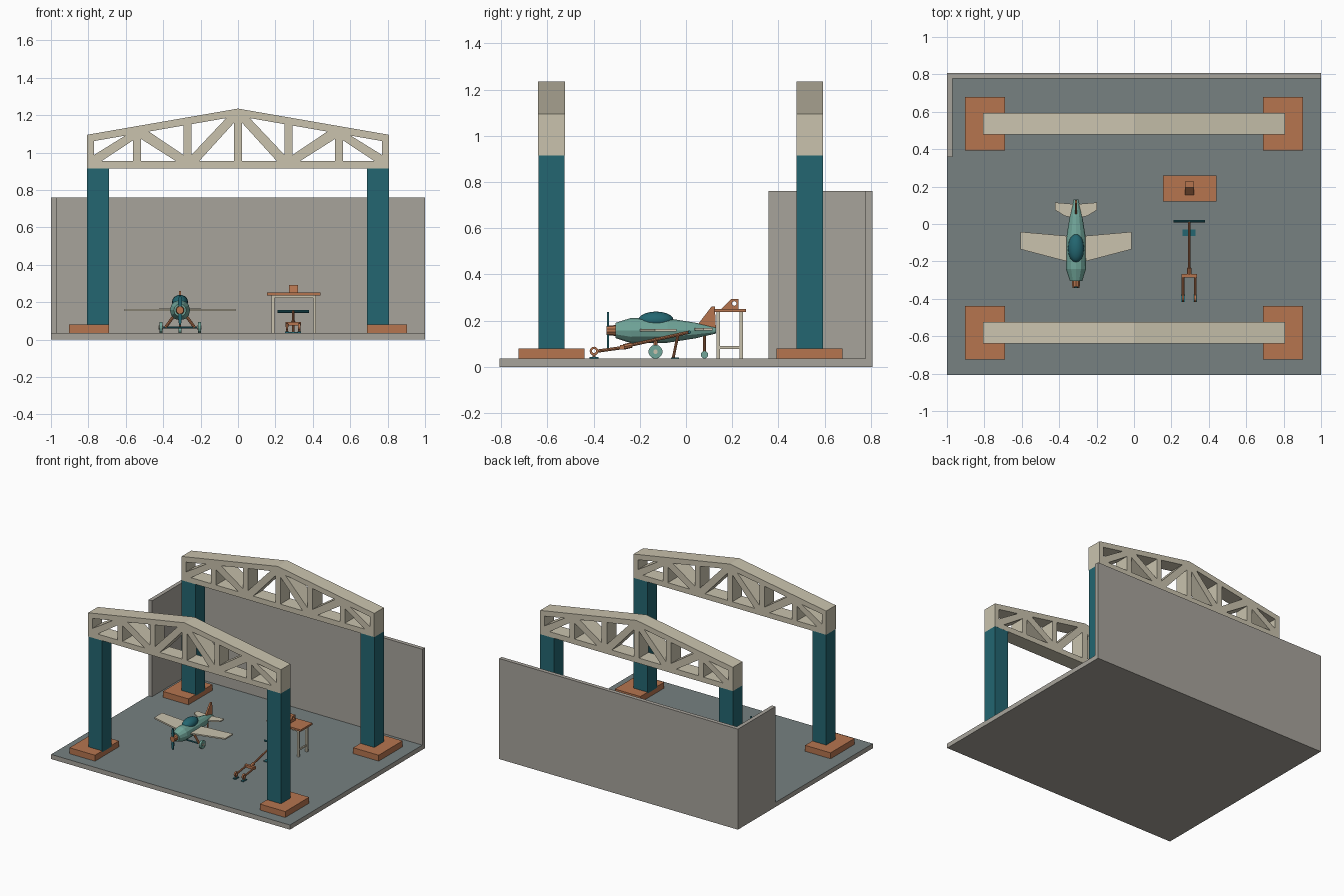
import bpy, bmesh, math
from mathutils import Vector

if "Cube" in bpy.data.objects:
    bpy.data.objects.remove(bpy.data.objects["Cube"])


def mat(name, rgb):
    m = bpy.data.materials.new(name)
    m.diffuse_color = tuple((c / 255) ** 2.2 for c in rgb) + (1,)
    m.use_nodes = True
    m.node_tree.nodes["Principled BSDF"].inputs["Base Color"].default_value = m.diffuse_color
    return m


GREY = mat("wall_grey", (166, 162, 154))
FLOOR = mat("floor_slate", (118, 128, 128))
CREAM = mat("cream", (200, 193, 172))
ORANGE = mat("rust_orange", (180, 116, 80))
TEAL = mat("dark_teal", (40, 102, 112))
PALE = mat("pale_teal", (112, 164, 152))


def finish(name, bm, m):
    bmesh.ops.recalc_face_normals(bm, faces=bm.faces)
    me = bpy.data.meshes.new(name)
    bm.to_mesh(me)
    bm.free()
    me.materials.clear()
    me.materials.append(m)
    ob = bpy.data.objects.new(name, me)
    bpy.context.collection.objects.link(ob)
    return ob


def box(name, lo, hi, m):
    bm = bmesh.new()
    bmesh.ops.create_cube(bm, size=1)
    for v in bm.verts:
        v.co = [lo[i] if v.co[i] < 0 else hi[i] for i in range(3)]
    return finish(name, bm, m)


def rod(name, a, b, r, m, sides=8, r2=None):
    a, b = Vector(a), Vector(b)
    d = b - a
    bm = bmesh.new()
    bmesh.ops.create_cone(bm, cap_ends=True, segments=sides, radius1=r,
                          radius2=r if r2 is None else r2, depth=d.length)
    q = d.to_track_quat('Z', 'Y')
    for v in bm.verts:
        v.co = q @ v.co + (a + b) / 2
    return finish(name, bm, m)


def plate(name, loops, thick, loc, m, plane="XY"):
    """Extruded outline; later loops are holes."""
    cu = bpy.data.curves.new(name, 'CURVE')
    cu.dimensions = '2D'
    cu.fill_mode = 'BOTH'
    cu.extrude = thick / 2
    for pts in loops:
        s = cu.splines.new('POLY')
        s.points.add(len(pts) - 1)
        for p, (x, y) in zip(s.points, pts):
            p.co = (x, y, 0, 1)
        s.use_cyclic_u = True
    tmp = bpy.data.objects.new(name + "_outline", cu)
    bpy.context.collection.objects.link(tmp)
    bpy.context.view_layer.update()
    src = tmp.evaluated_get(bpy.context.evaluated_depsgraph_get()).to_mesh()
    bm = bmesh.new()
    bm.from_mesh(src)
    bpy.data.objects.remove(tmp)
    bmesh.ops.remove_doubles(bm, verts=bm.verts, dist=1e-5)
    for v in bm.verts:
        x, y, z = v.co
        new = {"XY": (x, y, z), "XZ": (x, -z, y), "YZ": (z, x, y)}[plane]
        v.co = Vector(new) + Vector(loc)
    for f in bm.faces:
        f.smooth = False
    return finish(name, bm, m)


def circle(x, y, r, n=12):
    return [(x + r * math.cos(2 * math.pi * i / n), y + r * math.sin(2 * math.pi * i / n)) for i in range(n)]


# Floor and the two low walls
slab = box("floor_slab", (-1, -.807, 0), (1, .807, .035), GREY)
slab.data.materials.append(FLOOR)
for f in slab.data.polygons:
    f.material_index = int(f.normal.z > .9)
box("back_wall", (-1, .777, .034), (1, .807, .761), GREY)
box("side_wall", (-1, .358, .034), (-.97, .778, .761), GREY)

# Portal frames: footings, columns and lattice girders
HALF, BASE, EAVE, APEX, CH, W = .807, .915, 1.095, 1.235, .04, .021


def top(x):
    return APEX - (APEX - EAVE) * abs(x) / HALF - CH


def girder_loops():
    loops = [[(-HALF, BASE), (HALF, BASE), (HALF, EAVE), (0, APEX), (-HALF, EAVE)]]
    b = BASE + CH
    edges = [-HALF + .016, -.54, -.27, 0]
    for i in range(3):
        x0, x1 = edges[i] + W, edges[i + 1] - W
        g, h = .042, .032
        if i != 1:   # diagonal rises toward the centre
            tris = [[(x0, b + h), (x1 - g, top(x1 - g)), (x0, top(x0))],
                    [(x0 + g, b), (x1, b), (x1, top(x1) - h)]]
        else:        # diagonal falls toward the centre
            tris = [[(x0, b), (x1 - g, b), (x0, top(x0) - h)],
                    [(x1, b + h), (x1, top(x1)), (x0 + g, top(x0 + g))]]
        for t in tris:
            loops += [t, [(-x, z) for x, z in reversed(t)]]
    return loops


for tag, y in (("front", -.582), ("rear", .535)):
    plate(tag + "_girder", girder_loops(), .115, (0, y, 0), CREAM, "XZ")
    for side, s in (("left", -1), ("right", 1)):
        xa, xb, xc = sorted((s * .69, s * .807)) + [s * .797]
        box(f"{tag}_{side}_column", (xa, y - .057, .07), (xb, y + .057, BASE), TEAL)
        box(f"{tag}_{side}_footing", (xc - .107, y - .143, .035), (xc + .107, y + .143, .08), ORANGE)

# Aircraft fuselage: faceted lathe along y
PX, PZ = -.31, .157
profile = [(-.305, .033), (-.24, .054), (-.08, .053), (.04, .034), (.13, .013)]
N = 12
bm = bmesh.new()
rings = []
for y, r in profile:
    rings.append([bm.verts.new((PX + x, y, PZ + z)) for x, z in circle(0, 0, r, N)])
for a, b in zip(rings, rings[1:]):
    for i in range(N):
        bm.faces.new((a[i], a[(i + 1) % N], b[(i + 1) % N], b[i]))
bm.faces.new(rings[0])
bm.faces.new(rings[-1])
finish("fuselage", bm, PALE)

# Canopy
bm = bmesh.new()
bmesh.ops.create_uvsphere(bm, u_segments=16, v_segments=10, radius=1)
for v in bm.verts:
    v.co = (PX + .043 * v.co.x, -.13 + .077 * v.co.y, .201 + .038 * v.co.z)
for f in bm.faces:
    f.smooth = True
finish("canopy", bm, TEAL)

# Wings, tailplane, fin
wing = [(0, -.213), (.297, -.135), (.297, -.042), (0, -.068)]
tail = [(0, .03), (.06, .043), (.112, .075), (.112, .115), (.03, .108), (0, .108)]
for nm, half, z in (("wing", wing, .158), ("tailplane", tail, .162)):
    for side, s in (("left", -1), ("right", 1)):
        plate(f"{side}_{nm}", [[(s * x, y) for x, y in half]], .01, (PX, 0, z), CREAM)
plate("tail_fin", [[(.045, .175), (.11, .26), (.125, .26), (.13, .155), (.06, .155)]],
      .012, (PX, 0, 0), ORANGE, "YZ")

# Nose and propeller
rod("spinner", (PX, -.30, PZ), (PX, -.343, PZ), .024, ORANGE, 10, .02)
plate("propeller", [[(-.005, -.08), (.005, -.08), (.011, -.04), (.006, 0), (.011, .04),
                     (.005, .08), (-.005, .08), (-.011, .04), (-.006, 0), (-.011, -.04)]],
      .008, (PX, -.337, PZ), TEAL, "XZ")

# Undercarriage
rod("axle", (PX - .105, -.132, .065), (PX + .105, -.132, .065), .006, TEAL)
for side, s in (("left", -1), ("right", 1)):
    x = PX + s * .103
    rod(side + "_gear_leg", (PX + s * .03, -.132, .13), (PX + s * .078, -.132, .065), .008, ORANGE)
    rod(side + "_wheel", (x - .008, -.132, .065), (x + .008, -.132, .065), .03, PALE, 14)
    rod(side + "_wheel_hub", (x - .011, -.132, .065), (x + .011, -.132, .065), .01, CREAM, 10)
rod("tail_strut", (PX, .08, .15), (PX, .08, .055), .006, ORANGE)
rod("tail_wheel", (PX - .007, .08, .052), (PX + .007, .08, .052), .016, PALE, 12)

# Tow bar with handle, fork and prop stand
TX = .295
rod("tow_handle", (TX - .085, .015, .15), (TX + .085, .015, .15), .007, TEAL)
rod("tow_bar", (TX, .015, .15), (TX, -.27, .087), .007, ORANGE)
rod("tow_collar", (TX, -.235, .094), (TX, -.27, .086), .012, ORANGE)
box("fork_crossbar", (TX - .041, -.286, .075), (TX + .041, -.266, .095), ORANGE)
rod("stand_leg", (TX, -.035, .137), (TX, -.055, .04), .006, ORANGE)
box("stand_foot", (TX - .035, -.065, .035), (TX + .035, -.03, .041), TEAL)
for side, s in (("left", -1), ("right", 1)):
    x = TX + s * .033
    rod(side + "_fork_prong", (x, -.275, .083), (x, -.382, .068), .007, ORANGE)
    plate(side + "_fork_ring", [circle(-.398, .068, .019), circle(-.398, .068, .009)],
          .012, (x, 0, 0), ORANGE, "YZ")
    rod(side + "_fork_post", (x, -.398, .052), (x, -.398, .038), .006, ORANGE)
    box(side + "_fork_foot", (x - .01, -.418, .035), (x + .01, -.378, .042), TEAL)

# Workbench
box("bench_top", (.155, .121, .237), (.441, .26, .251), ORANGE)
for y in (.14, .239):
    box("bench_apron", (.187, y - .005, .222), (.409, y + .005, .238), CREAM)
    for x in (.187, .409):
        box("bench_leg", (x - .008, y - .008, .035), (x + .008, y + .008, .238), CREAM)
for x in (.187, .409):
    box("bench_stretcher", (x - .005, .14, .078), (x + .005, .239, .09), CREAM)

# Wedge-shaped bench tool with a round hole
plate("bench_tool", [[(.153, .25), (.228, .25), (.228, .293), (.195, .293)],
                     circle(.209, .274, .01)], .048, (.297, 0, 0), ORANGE, "YZ")
